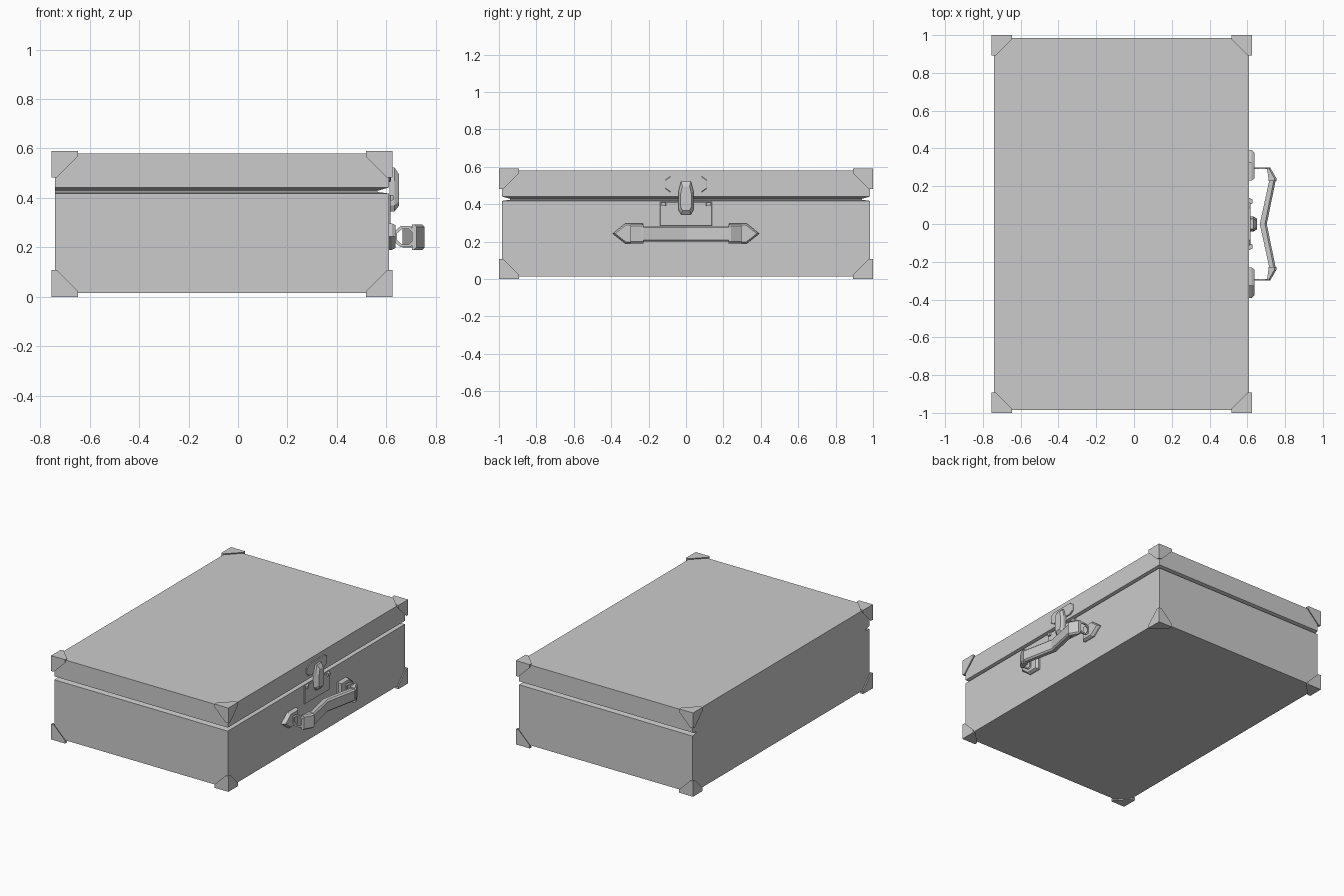
import bpy, bmesh
from math import cos, sin, pi

if "Cube" in bpy.data.objects:
    bpy.data.objects.remove(bpy.data.objects["Cube"])


def finish(name, bm):
    bmesh.ops.recalc_face_normals(bm, faces=bm.faces)
    me = bpy.data.meshes.new(name)
    bm.to_mesh(me)
    bm.free()
    ob = bpy.data.objects.new(name, me)
    bpy.context.collection.objects.link(ob)
    return ob


def hull(name, pts):
    bm = bmesh.new()
    for p in pts:
        bm.verts.new(p)
    r = bmesh.ops.convex_hull(bm, input=bm.verts)
    junk = {g for g in r["geom_interior"] + r["geom_unused"] if isinstance(g, bmesh.types.BMVert)}
    bmesh.ops.delete(bm, geom=list(junk), context='VERTS')
    bmesh.ops.dissolve_limit(bm, angle_limit=0.01, verts=bm.verts, edges=bm.edges)
    return finish(name, bm)


def loft(name, rings, closed=False):
    """Skin equal-length rings; caps the ends unless closed."""
    bm = bmesh.new()
    vs = [[bm.verts.new(p) for p in r] for r in rings]
    n = len(vs[0])
    for a, b in zip(vs, vs[1:] + vs[:1] if closed else vs[1:]):
        for i in range(n):
            j = (i + 1) % n
            if len({a[i].co[:], a[j].co[:], b[j].co[:], b[i].co[:]}) > 2:
                bm.faces.new((a[i], a[j], b[j], b[i]))
    if not closed:
        bm.faces.new(vs[0])
        bm.faces.new(vs[-1])
    return finish(name, bm)


def plate(name, yz, x0, x1, bevel=0.005, s=0.85):
    """Bevelled plate on the lock side: (y, z) outline raised from x0 to x1."""
    cy = sum(p[0] for p in yz) / len(yz)
    cz = sum(p[1] for p in yz) / len(yz)
    pts = [(x, y, z) for x in (x0, x1 - bevel) for y, z in yz]
    pts += [(x1, cy + (y - cy) * s, cz + (z - cz) * s) for y, z in yz]
    return hull(name, pts)


# case shell, with a V groove between base and lid on three sides
def ring(z, d=0):
    return [(-.74, -.985 + d, z), (.61 - d, -.985 + d, z), (.61 - d, .985 - d, z), (-.74, .985 - d, z)]


loft("case", [ring(.015), ring(.418), ring(.424, .045), ring(.429, .045), ring(.442), ring(.58)])

# corner protectors
a, b = .108, .022
local = [(0, 0, 0), (a, 0, 0), (0, a, 0), (0, 0, a), (a, b, 0), (b, a, 0),
         (a, 0, b), (0, a, b), (b, 0, a), (0, b, a)]
for ox, sx in ((-.755, 1), (.625, -1)):
    for oy, sy in ((-1, 1), (1, -1)):
        for oz, sz in ((0, 1), (.59, -1)):
            hull("corner_protector", [(ox + sx * x, oy + sy * y, oz + sz * z) for x, y, z in local])


# handle grip: chamfered bar bent towards the case in the middle
def section(y, x0, x1, z0=.2, z1=.285, c=.01):
    return [(x0, y, z0), (x1 - c, y, z0), (x1, y, z0 + c), (x1, y, z1 - c), (x1 - c, y, z1), (x0, y, z1)]


loft("handle_grip", [section(-.235, .717, .751), section(0, .666, .703), section(.235, .717, .751)])

for s in (-1, 1):
    # grip end cap
    loft("handle_end", [section(s * .228, .712, .755, .19, .293),
                        section(s * .24, .712, .755, .19, .293),
                        section(s * .297, .704, .722, .19, .293)])
    # pointed mount on the case
    plate("handle_mount", [(s * .23, .19), (s * .325, .19), (s * .392, .243), (s * .325, .297), (s * .23, .297)],
          .605, .637, .014, .85)
    # flat ring between mount and grip
    rings = []
    for i in range(8):
        t = pi / 8 + i * pi / 4
        o, n = (.05, .046), (.036, .034)
        rings.append([(.676 + r[0] * cos(t), s * y, .243 + r[1] * sin(t))
                      for r, y in ((o, .29), (o, .298), (n, .298), (n, .29))])
    loft("handle_ring", rings, True)
    # small lugs on the lock plate
    plate("lock_lug", [(s * .107, .39), (s * .132, .39), (s * .132, .412), (s * .107, .412)], .61, .628)

# lock plates and latch
plate("lock_plate", [(-.138, .285), (.138, .285), (.138, .412), (-.138, .412)], .605, .617, .002, .98)
plate("lid_plate", [(sy * y, .507 + sz * z) for sy, sz, y, z in
                    ((-1, -1, .085, .042), (1, -1, .085, .042), (1, -1, .113, .022), (1, 1, .113, .022),
                     (1, 1, .085, .042), (-1, 1, .085, .042), (-1, 1, .113, .022), (-1, -1, .113, .022))],
      .605, .618, .003, .96)
plate("latch", [(-.026, .345), (.026, .345), (.04, .37), (.04, .47), (.026, .523), (-.026, .523), (-.04, .47),
                (-.04, .37)], .612, .651, .018, .72)
